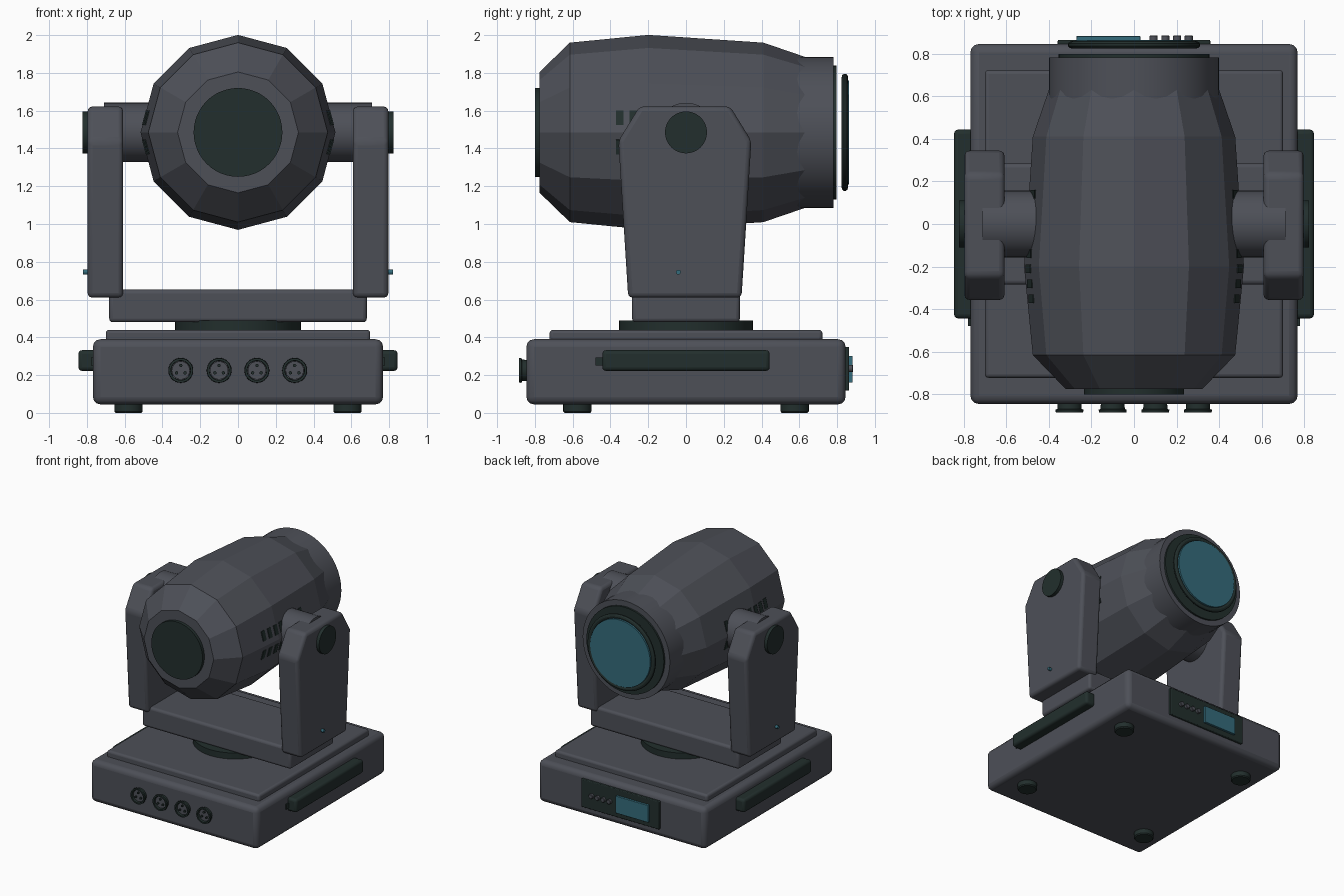
import bpy, bmesh, math
from mathutils import Matrix

if "Cube" in bpy.data.objects:
    bpy.data.objects.remove(bpy.data.objects["Cube"])

HEAD_Z = 1.485


def material(name, rgb):
    m = bpy.data.materials.new(name)
    m.diffuse_color = (*rgb, 1)
    m.use_nodes = True
    m.node_tree.nodes["Principled BSDF"].inputs["Base Color"].default_value = m.diffuse_color
    return m


GREY = material("charcoal grey", (0.075, 0.08, 0.097))
DARK = material("dark green black", (0.016, 0.028, 0.026))
TEAL = material("teal glass", (0.035, 0.15, 0.2))


def finish(name, bm, mat, bevel=0, segments=3, smooth=True):
    bmesh.ops.recalc_face_normals(bm, faces=bm.faces[:])
    mesh = bpy.data.meshes.new(name)
    bm.to_mesh(mesh)
    bm.free()
    mesh.materials.append(mat)
    ob = bpy.data.objects.new(name, mesh)
    bpy.context.collection.objects.link(ob)
    if bevel:
        mod = ob.modifiers.new("Bevel", 'BEVEL')
        mod.width, mod.segments = bevel, segments
        mod.limit_method, mod.angle_limit = 'ANGLE', math.radians(30)
    if smooth:
        bpy.ops.object.select_all(action='DESELECT')
        ob.select_set(True)
        bpy.context.view_layer.objects.active = ob
        bpy.ops.object.shade_smooth_by_angle(angle=math.radians(28))
    return ob


def box(name, x, y, z, mat, bevel=0):
    """Box from (min, max) ranges."""
    bm = bmesh.new()
    size = [r[1] - r[0] for r in (x, y, z)]
    mid = [(r[0] + r[1]) / 2 for r in (x, y, z)]
    bmesh.ops.create_cube(bm, size=1, matrix=Matrix.Translation(mid) @ Matrix.Diagonal((*size, 1)))
    return finish(name, bm, mat, bevel)


def lathe(name, profile, centre, axis, mat, sides=40, closed=False, smooth=True):
    """Revolve (position, radius) pairs round an axis through centre."""
    bm = bmesh.new()
    rings = []
    for t, r in profile:
        ring = []
        for i in range(sides):
            a = 2 * math.pi * i / sides
            u, v = r * math.cos(a), r * math.sin(a)
            p = {'X': (t, u, v), 'Y': (u, t, v), 'Z': (u, v, t)}[axis]
            ring.append(bm.verts.new([p[k] + centre[k] for k in range(3)]))
        rings.append(ring)
    pairs = list(zip(rings, rings[1:]))
    if closed:
        pairs.append((rings[-1], rings[0]))
    else:
        bm.faces.new(rings[0])
        bm.faces.new(rings[-1])
    for a, b in pairs:
        for i in range(sides):
            j = (i + 1) % sides
            bm.faces.new((a[i], a[j], b[j], b[i]))
    return finish(name, bm, mat, smooth=smooth)


# Base housing with raised lid and feet
box("base", (-.768, .768), (-.845, .845), (.045, .39), GREY, .04)
box("base_lid", (-.70, .70), (-.722, .722), (.37, .44), GREY, .018)
for sx in (-1, 1):
    for sy in (-1, 1):
        lathe("foot", [(0, .068), (.008, .075), (.06, .075)], (sx * .58, sy * .575, 0), 'Z', DARK, 24)

# Side carrying handles
for s in (-1, 1):
    box("side_handle", sorted((s * .74, s * .845)), (-.443, .443), (.222, .332), DARK, .02)
    box("handle_catch", sorted((s * .74, s * .778)), (-.478, -.43), (.25, .292), DARK)

# Signal sockets on the front
for x in (-.303, -.1, .1, .3):
    c = (x, 0, .225)
    lathe("socket_rim", [(-.83, .055), (-.868, .057), (-.872, .066), (-.885, .064),
                         (-.885, .052), (-.83, .05)], c, 'Y', DARK, 28, closed=True)
    lathe("socket_core", [(-.83, .048), (-.868, .048)], c, 'Y', GREY, 24)
    for k in range(3):
        a = math.radians(90 + 120 * k)
        lathe("socket_pin", [(-.86, .009), (-.88, .009)],
              (x + .026 * math.cos(a), 0, .225 + .026 * math.sin(a)), 'Y', DARK, 10)

# Control panel on the back
box("control_panel", (-.358, .358), (.83, .864), (.118, .35), DARK, .006)
box("screen", (-.27, .03), (.85, .882), (.16, .302), TEAL, .003)
for x in (.092, .147, .202, .257):
    lathe("panel_button", [(.85, .019), (.882, .019), (.885, .016)], (x, 0, .235), 'Y', GREY, 16)

# Turntable and yoke
turn = lathe("turntable", [(.43, .354), (.49, .354)], (0, 0, 0), 'Z', DARK, 48)
turn.scale.x = .94
box("yoke_base", (-.682, .682), (-.285, .285), (.48, .652), GREY, .02)

arm_half = [(.30, .61), (.352, 1.44), (.24, 1.622)]
arm_outline = arm_half + [(-y, z) for y, z in reversed(arm_half)]
for s in (-1, 1):
    bm = bmesh.new()
    ends = [[bm.verts.new((s * x, y - .006, z)) for y, z in arm_outline] for x in (.608, .796)]
    bm.faces.new(ends[0])
    bm.faces.new(ends[1])
    for i in range(6):
        j = (i + 1) % 6
        bm.faces.new((ends[0][i], ends[0][j], ends[1][j], ends[1][i]))
    finish("yoke_arm", bm, GREY, .025)
    # Tilt axle, outer cap and status light
    lathe("tilt_axle", [(s * .40, .157), (s * .71, .157)], (0, 0, HEAD_Z), 'X', GREY)
    lathe("axle_cap", [(s * .78, .111), (s * .822, .111)], (0, 0, HEAD_Z), 'X', DARK)
    lathe("status_light", [(s * .78, .013), (s * .82, .013)], (0, -.04, .745), 'X', TEAL, 12)

# Twelve-sided lamp head
head = (0, 0, HEAD_Z)
body = [(-.775, .32), (-.615, .475), (-.2, .516), (.41, .475), (.67, .386)]
lathe("head_body", body, head, 'Y', GREY, 12, smooth=False)
lathe("head_rear_cap", [(-.77, .235), (-.80, .235)], head, 'Y', DARK, 48)
lathe("head_collar", [(.45, .40), (.782, .40)], head, 'Y', GREY, 48)
lathe("collar_ring", [(.77, .355), (.797, .355)], head, 'Y', DARK, 48)

# Lens ring and lens
ring_profile = [(.841 + .017 * math.cos(a), .292 + .019 * math.sin(a))
                for a in (2 * math.pi * k / 10 for k in range(10))]
lathe("lens_ring", ring_profile, head, 'Y', DARK, 48, closed=True)
lathe("lens", [(.835, .275), (.863, .275)], head, 'Y', TEAL, 48)

# Cooling slots: two rows on each side of the head
for k in range(8):
    y = -.35 + .07 * k
    r = .516 + (.010 * (y + .2) / .42 * 10 if y < -.2 else -.041 * (y + .2) / .61) if y >= -.2 \
        else .516 + .041 * (y + .2) / .415
    for sx in (-1, 1):
        for sz in (-1, 1):
            dz = .077
            slot = box("vent_slot", (-.004, .004), (-.02, .02), (-.04, .04), DARK)
            slot.location = (sx * (r - dz * math.tan(math.radians(15))), y, HEAD_Z + sz * dz)
            slot.rotation_euler.y = -sx * sz * math.radians(15)
